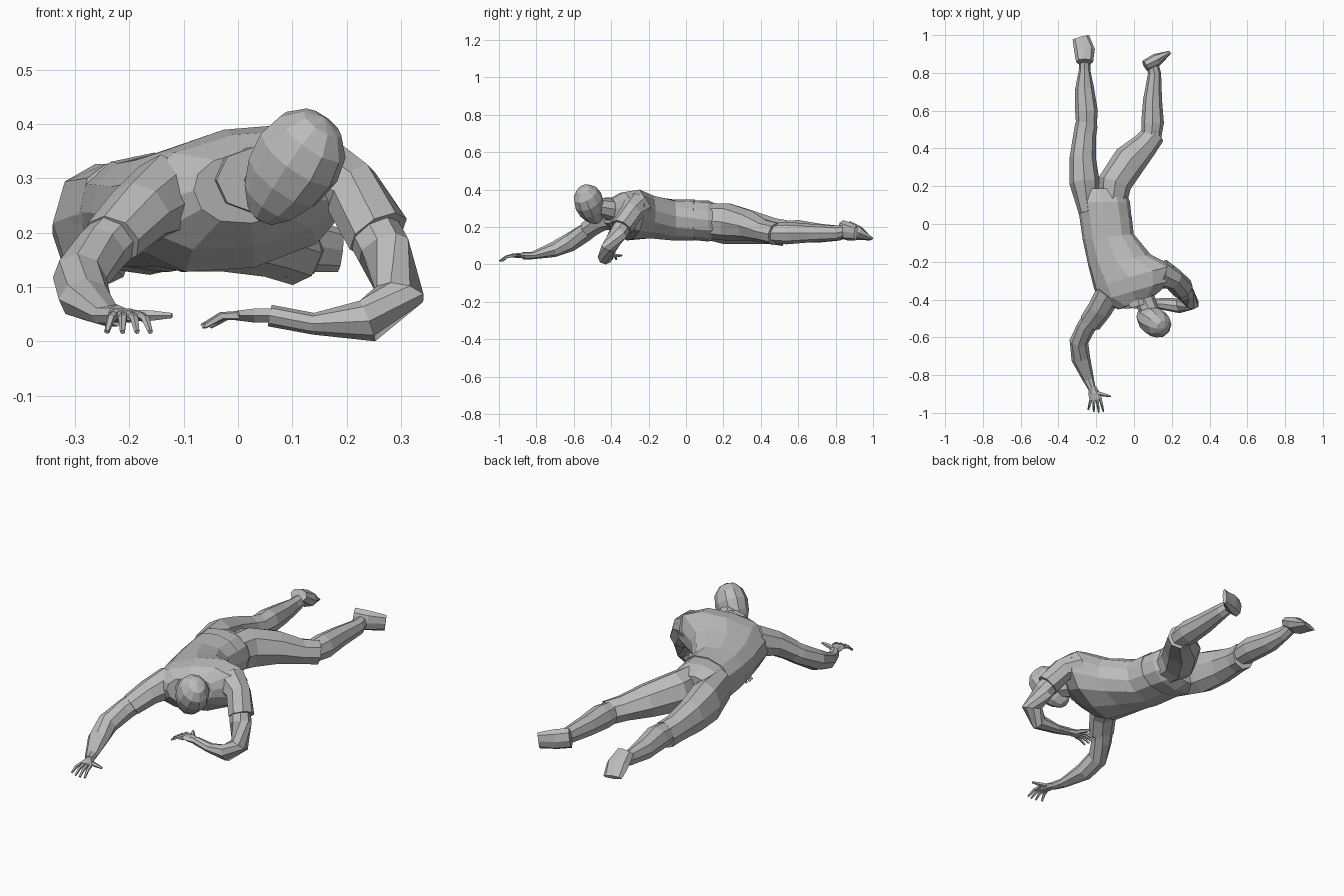
import bpy
import bmesh
import math
from mathutils import Vector

CM = 0.01  # stations below are given in hundredths of a unit
UP = Vector((0, 0, 1))

default_cube = bpy.data.objects.get("Cube")
if default_cube:
    bpy.data.objects.remove(default_cube, do_unlink=True)

grey = bpy.data.materials.new("plain grey")
grey.use_nodes = True
GREY_VALUE = (0.5, 0.5, 0.5, 1)
grey.diffuse_color = GREY_VALUE
grey.node_tree.nodes["Principled BSDF"].inputs["Base Color"].default_value = GREY_VALUE

parts = []


def finish(name, bm):
    """Turn a bmesh into a flat shaded object with the grey material."""
    bmesh.ops.recalc_face_normals(bm, faces=bm.faces)
    mesh = bpy.data.meshes.new(name)
    bm.to_mesh(mesh)
    bm.free()
    mesh.materials.append(grey)
    obj = bpy.data.objects.new(name, mesh)
    bpy.context.scene.collection.objects.link(obj)
    parts.append(obj)


def skin(name, rings):
    """Bridge a list of equal point rings and close both ends."""
    bm = bmesh.new()
    loops = [[bm.verts.new(point * CM) for point in ring] for ring in rings]
    for lower, upper in zip(loops, loops[1:]):
        for i in range(len(lower)):
            j = (i + 1) % len(lower)
            bm.faces.new((lower[i], lower[j], upper[j], upper[i]))
    bm.faces.new(loops[0])
    bm.faces.new(loops[-1])
    finish(name, bm)


def limb(name, stations, sides=8):
    """Tube through stations of x, y, z, half width, half height."""
    centres = [Vector(station[:3]) for station in stations]
    last = len(centres) - 1
    rings = []
    for k, (centre, station) in enumerate(zip(centres, stations)):
        width, height = station[3:]
        before = (centre - centres[k - 1]).normalized() if k > 0 else Vector()
        after = (centres[k + 1] - centre).normalized() if k < last else Vector()
        along = (before + after).normalized()
        across = along.cross(UP).normalized()
        rise = across.cross(along)
        ring = []
        for i in range(sides):
            angle = math.tau * i / sides
            ring.append(centre + across * width * math.cos(angle)
                        + rise * height * math.sin(angle))
        rings.append(ring)
    skin(name, rings)


def body(name, stations, sides=12):
    """Trunk through stations of right edge, left edge, rise above, drop below."""
    rings = []
    for right, left, above, below in stations:
        right, left = Vector(right), Vector(left)
        centre, half = (left + right) / 2, (left - right) / 2
        normal = Vector((-half.z, 0, half.x)).normalized()
        ring = []
        for i in range(sides):
            angle = math.tau * i / sides
            c, s = math.cos(angle), math.sin(angle)
            boxed = math.copysign(abs(c) ** 0.8, c)
            ring.append(centre + half * boxed
                        + normal * s * (above if s > 0 else below))
        rings.append(ring)
    skin(name, rings)


def hand(side, wrist, knuckles, tips, thumb):
    """Flat palm with four tapered fingers fanned along it and a thumb."""
    wrist, knuckles, thumb = Vector(wrist), Vector(knuckles), Vector(thumb)
    limb(side + "_palm", [(*wrist, 2, 1.5), (*wrist.lerp(knuckles, 0.5), 3, 1.5),
                          (*knuckles, 3.4, 1)], sides=6)
    first, final = Vector(tips[0]), Vector(tips[1])
    spread = (knuckles - wrist).cross(UP).normalized()
    if spread.dot(final - first) < 0:
        spread.negate()
    for i in range(4):
        t = i / 3
        root = knuckles + spread * (t - 0.5) * 5 + (wrist - knuckles) * 0.1
        tip = first.lerp(final, t) + (knuckles - wrist).normalized() * math.sin(math.pi * t)
        knee = root.lerp(tip, 0.5) + UP * 0.9
        limb(f"{side}_finger_{i + 1}",
             [(*root, 0.9, 0.9), (*knee, 0.8, 0.8), (*tip, 0.5, 0.5)], sides=5)
    start = wrist.lerp(knuckles, 0.4)
    limb(side + "_thumb", [(*start, 1.4, 1.2), (*start.lerp(thumb, 0.6), 1, 1),
                           (*thumb, 0.5, 0.5)], sides=5)


# Trunk: trousers below, shirt with a slightly overhanging hem above
body("trouser_seat", [
    ((-31, 19, 22), (-5, 19, 23), 9, 8),
    ((-31, 12, 23), (-2, 12, 24), 11, 11),
    ((-28, 2, 24), (-1, 2, 25), 10, 11),
])
body("shirt", [
    ((-29, 6, 24), (-1, 4, 25), 10.5, 11.5),
    ((-27, -8, 24), (0, -5, 26), 10, 12),
    ((-24, -22, 23), (9, -16, 29), 11, 12),
    ((-21, -34, 23), (21, -22, 32), 12, 14),
    ((-18, -41, 25), (20, -30, 32), 10, 11),
    ((-8, -45, 28), (12, -37, 30), 6, 7),
])

# Neck, collar and head
limb("neck", [(4, -36, 29, 6, 6), (9, -47, 31, 5, 5)])
limb("collar", [(1, -35, 30, 7, 6), (3, -43, 30, 7, 6)])
head_mesh = bmesh.new()
bmesh.ops.create_uvsphere(head_mesh, u_segments=10, v_segments=7, radius=1)
turn = Vector((12, -8, 18)).to_track_quat("Z", "Y")
for vert in head_mesh.verts:
    taper = 1 + 0.2 * vert.co.z
    local = Vector((vert.co.x * 7.5 * taper, vert.co.y * 8.5 * taper, vert.co.z * 12))
    vert.co = (Vector((10, -51, 32)) + turn @ local) * CM
finish("head", head_mesh)

# Legs: trouser legs end at the knee, shins come out of them
limb("right_trouser_leg", [
    (-24, 6, 24, 5, 9), (-26, 22, 22, 8, 11), (-27, 35, 20, 7, 9),
    (-26, 47, 18, 6, 7), (-25, 53, 17, 6, 7),
])
limb("left_trouser_leg", [
    (-12, 7, 24, 7, 9), (-10, 22, 23, 9, 10), (-2, 34, 21, 9, 8),
    (6, 42, 18, 7, 6), (11, 48, 16.5, 6, 6),
])
limb("right_shin", [
    (-25, 46, 18, 5, 5), (-25, 60, 18, 6, 6), (-26, 72, 17, 5, 5),
    (-26, 82, 17, 3, 4), (-26, 88, 18, 3, 3),
])
limb("left_shin", [
    (9, 43, 17, 5, 5), (10, 54, 17, 6, 6), (10, 66, 17, 5, 5),
    (11, 80, 17, 3.5, 4), (10, 85, 18, 3, 3),
])

# Feet: right sole turned up and back, left foot turned out with its sole upright
limb("right_foot", [(-26, 86, 21, 4.5, 3), (-26, 92, 17, 5.5, 4), (-28, 99, 14, 4.5, 1)])
limb("left_foot", [(6, 84, 19, 3, 5), (12, 87, 18, 3.5, 5), (19, 91, 17, 1, 4)])

# Arms: short sleeves, the right arm reaching forward, the left one bent
limb("right_sleeve", [(-13, -36, 27, 7, 8), (-18, -45, 24, 6.5, 6), (-23, -52, 19, 6, 5)])
limb("left_sleeve", [(14, -26, 31, 8, 8), (21, -29, 28, 6, 6), (26, -34, 20, 6, 6)])
limb("right_arm", [
    (-19, -46, 23, 5, 5), (-25, -54, 17, 5, 5), (-29, -62, 12, 5, 5),
    (-28, -71, 8, 5, 4), (-24, -82, 5, 3, 2), (-22, -87, 5, 2, 2),
])
limb("left_arm", [
    (22, -30, 26, 5, 5), (27, -36, 17, 5, 5), (30, -41, 9, 5, 4),
    (24, -43, 4, 4, 4), (14, -42, 3.5, 3, 2), (6, -42, 5, 2, 2),
])
hand("right", (-22, -86, 5), (-20, -93, 5), ((-24, -98, 2), (-16, -99, 2)), (-12, -91, 5))
hand("left", (7, -42, 5), (0, -41, 5), ((-6, -44, 3), (-5, -37, 3)), (-1, -34, 5))

# Rest on the ground, centred on the origin
points = [vert.co for part in parts for vert in part.data.vertices]
low = Vector([min(p[axis] for p in points) for axis in range(3)])
high = Vector([max(p[axis] for p in points) for axis in range(3)])
anchor = Vector(((low.x + high.x) / 2, (low.y + high.y) / 2, low.z))
for part in parts:
    for vert in part.data.vertices:
        vert.co -= anchor
